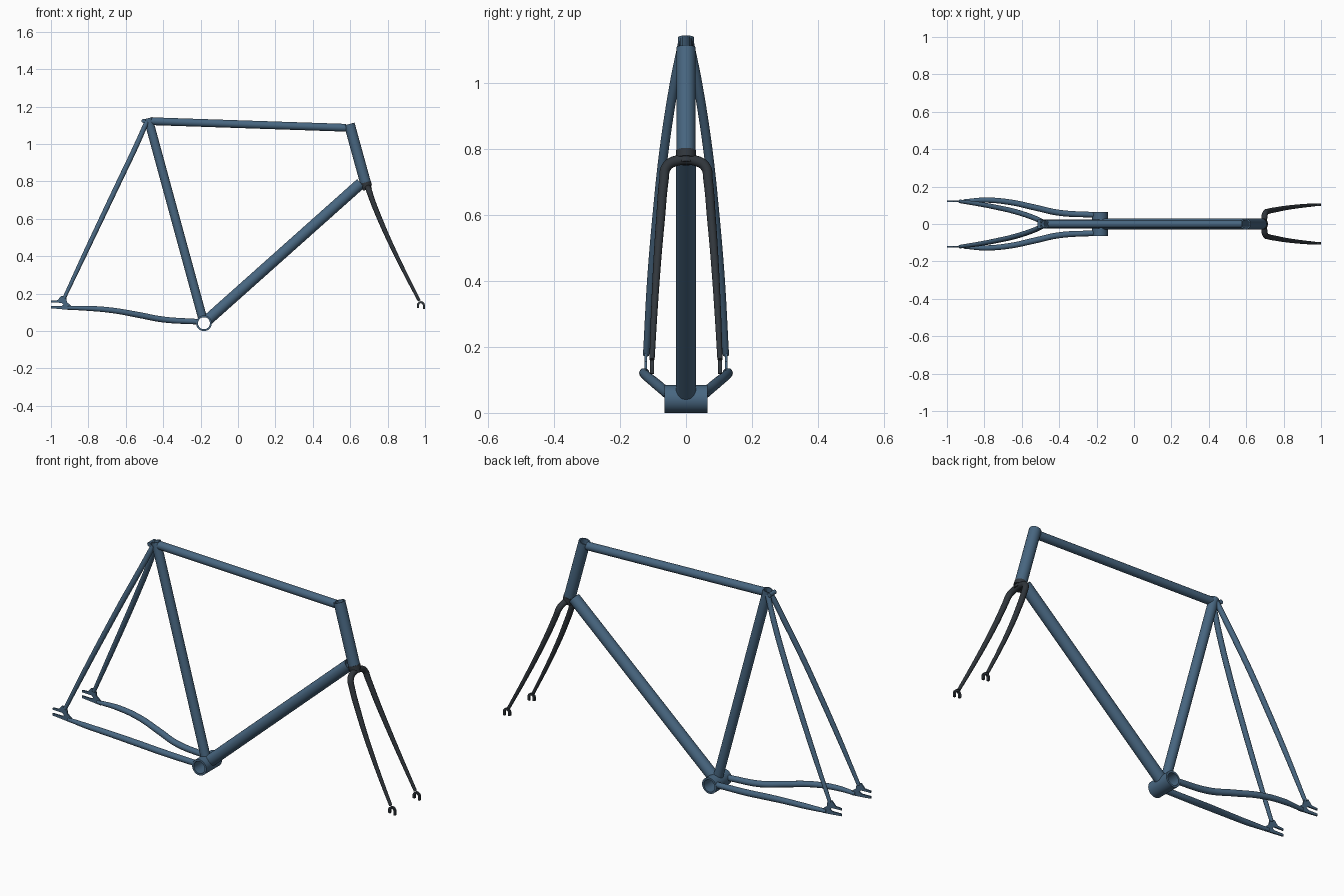
import bpy, bmesh, math
from mathutils import Vector

if "Cube" in bpy.data.objects:
    bpy.data.objects.remove(bpy.data.objects["Cube"])


def material(name, col):
    m = bpy.data.materials.new(name)
    m.diffuse_color = col
    m.use_nodes = True
    m.node_tree.nodes["Principled BSDF"].inputs["Base Color"].default_value = m.diffuse_color
    return m


BLUE = material("frame_blue", (0.065, 0.135, 0.22, 1))
DARK = material("fork_dark", (0.03, 0.037, 0.045, 1))


def smooth(ob):
    bpy.ops.object.select_all(action='DESELECT')
    ob.select_set(True)
    bpy.context.view_layer.objects.active = ob
    bpy.ops.object.shade_smooth_by_angle(angle=math.radians(40))


def mesh_object(name, bm, mat):
    bmesh.ops.recalc_face_normals(bm, faces=bm.faces)
    me = bpy.data.meshes.new(name)
    bm.to_mesh(me)
    bm.free()
    me.materials.append(mat)
    ob = bpy.data.objects.new(name, me)
    bpy.context.collection.objects.link(ob)
    smooth(ob)
    return ob


def pipe(name, a, b, r_out, r_in, mat=BLUE, n=32):
    """Open hollow tube from a to b."""
    a, b = Vector(a), Vector(b)
    q = (b - a).to_track_quat('Z', 'Y')
    length = (b - a).length
    bm = bmesh.new()
    rings = []
    for r, h in ((r_out, 0), (r_out, length), (r_in, length), (r_in, 0)):
        rings.append([bm.verts.new(a + q @ Vector((r * math.cos(t), r * math.sin(t), h)))
                      for t in (2 * math.pi * i / n for i in range(n))])
    for k in range(4):
        p, s = rings[k], rings[(k + 1) % 4]
        for i in range(n):
            j = (i + 1) % n
            bm.faces.new((p[i], p[j], s[j], s[i]))
    return mesh_object(name, bm, mat)


def tube(name, pts, mat=BLUE):
    """Capped smooth tube through (x, y, z, radius) points."""
    cu = bpy.data.curves.new(name, 'CURVE')
    cu.dimensions = '3D'
    cu.bevel_depth = 1.0
    cu.bevel_resolution = 7
    cu.resolution_u = 10
    cu.use_fill_caps = True
    sp = cu.splines.new('BEZIER')
    sp.bezier_points.add(len(pts) - 1)
    for bp, (x, y, z, r) in zip(sp.bezier_points, pts):
        bp.co = (x, y, z)
        bp.radius = r
        bp.handle_left_type = bp.handle_right_type = 'AUTO'
    cu.materials.append(mat)
    ob = bpy.data.objects.new(name, cu)
    bpy.context.collection.objects.link(ob)
    bpy.ops.object.select_all(action='DESELECT')
    ob.select_set(True)
    bpy.context.view_layer.objects.active = ob
    bpy.ops.object.convert(target='MESH')
    ob = bpy.context.view_layer.objects.active
    smooth(ob)
    return ob


def plate(name, outline, y, thick, mat):
    """Flat plate with an (x, z) outline, centred on y."""
    bm = bmesh.new()
    f = bm.faces.new([bm.verts.new((x, y - thick / 2, z)) for x, z in outline])
    ext = bmesh.ops.extrude_face_region(bm, geom=[f])
    verts = [g for g in ext["geom"] if isinstance(g, bmesh.types.BMVert)]
    bmesh.ops.translate(bm, vec=(0, thick, 0), verts=verts)
    return mesh_object(name, bm, mat)


# main triangle
bb = Vector((-0.182, 0, 0.042))
seat_top = Vector((-0.481, 0, 1.138))
head_top = Vector((0.595, 0, 1.107))
head_low = Vector((0.681, 0, 0.795))
axis = (head_low - head_top).normalized()
down_end = Vector((0.657, 0, 0.79))

pipe("bottom_bracket_shell", bb + Vector((0, -0.065, 0)), bb + Vector((0, 0.065, 0)), 0.042, 0.032)
pipe("seat_tube", bb + (seat_top - bb).normalized() * 0.034, seat_top, 0.024, 0.019)
pipe("head_tube", head_top, head_low, 0.029, 0.022)
pipe("down_tube", bb + (down_end - bb).normalized() * 0.032, down_end, 0.030, 0.026)
tube("top_tube", [(-0.462, 0, 1.122, 0.021), (0.578, 0, 1.087, 0.021)])

# seat clamp lug and bolt behind the seat tube
tube("seat_binder", [(-0.505, -0.024, 1.124, 0.011), (-0.505, 0.024, 1.124, 0.011)])

# rear triangle
DROPOUT = [(-1.0, 0.163), (-0.965, 0.165), (-0.945, 0.188), (-0.918, 0.182),
           (-0.915, 0.155), (-0.888, 0.132), (-0.89, 0.112), (-1.0, 0.122),
           (-1.0, 0.134), (-0.945, 0.133), (-0.933, 0.141), (-0.943, 0.151),
           (-1.0, 0.153)]
for s, side in ((1, "left"), (-1, "right")):
    tube("chain_stay_" + side, [
        (-0.215, s * 0.049, 0.05, 0.015), (-0.40, s * 0.060, 0.062, 0.016),
        (-0.53, s * 0.088, 0.086, 0.016), (-0.66, s * 0.116, 0.109, 0.015),
        (-0.79, s * 0.128, 0.121, 0.014), (-0.91, s * 0.122, 0.124, 0.010)])
    tube("seat_stay_" + side, [
        (-0.488, s * 0.012, 1.118, 0.013), (-0.54, s * 0.035, 1.0, 0.014),
        (-0.635, s * 0.066, 0.80, 0.014), (-0.73, s * 0.088, 0.60, 0.0135),
        (-0.82, s * 0.105, 0.41, 0.0125), (-0.93, s * 0.121, 0.175, 0.0095)])
    plate("rear_dropout_" + side, DROPOUT, s * 0.122, 0.007, BLUE)

# fork: lower race, crown and curved blades
low = head_low + axis * 0.024
tube("fork_race", [(*head_low, 0.0305), (*low, 0.0305)], DARK)
tube("fork_crown_base", [(*low, 0.025), (*(low + axis * 0.016), 0.025)], DARK)
half = [(0.697, 0.036, 0.762, 0.016), (0.703, 0.060, 0.744, 0.0155),
        (0.716, 0.067, 0.705, 0.0145), (0.762, 0.077, 0.59, 0.0135),
        (0.813, 0.086, 0.475, 0.012), (0.893, 0.096, 0.31, 0.010),
        (0.969, 0.103, 0.162, 0.008)]
tube("fork_blades", [(x, -y, z, r) for x, y, z, r in reversed(half)] + half, DARK)

# open hooks at the fork tips
cx, cz = 0.978, 0.139
arc = [math.pi * i / 10 for i in range(11)]
hook = [(cx + 0.021, 0.119)] + [(cx + 0.021 * math.cos(t), cz + 0.021 * math.sin(t)) for t in arc]
hook += [(cx - 0.021, 0.124), (cx - 0.010, 0.122)]
hook += [(cx + 0.010 * math.cos(t), cz + 0.010 * math.sin(t)) for t in reversed(arc)]
hook += [(cx + 0.010, 0.118)]
for s, side in ((1, "left"), (-1, "right")):
    plate("fork_tip_" + side, hook, s * 0.103, 0.011, DARK)
